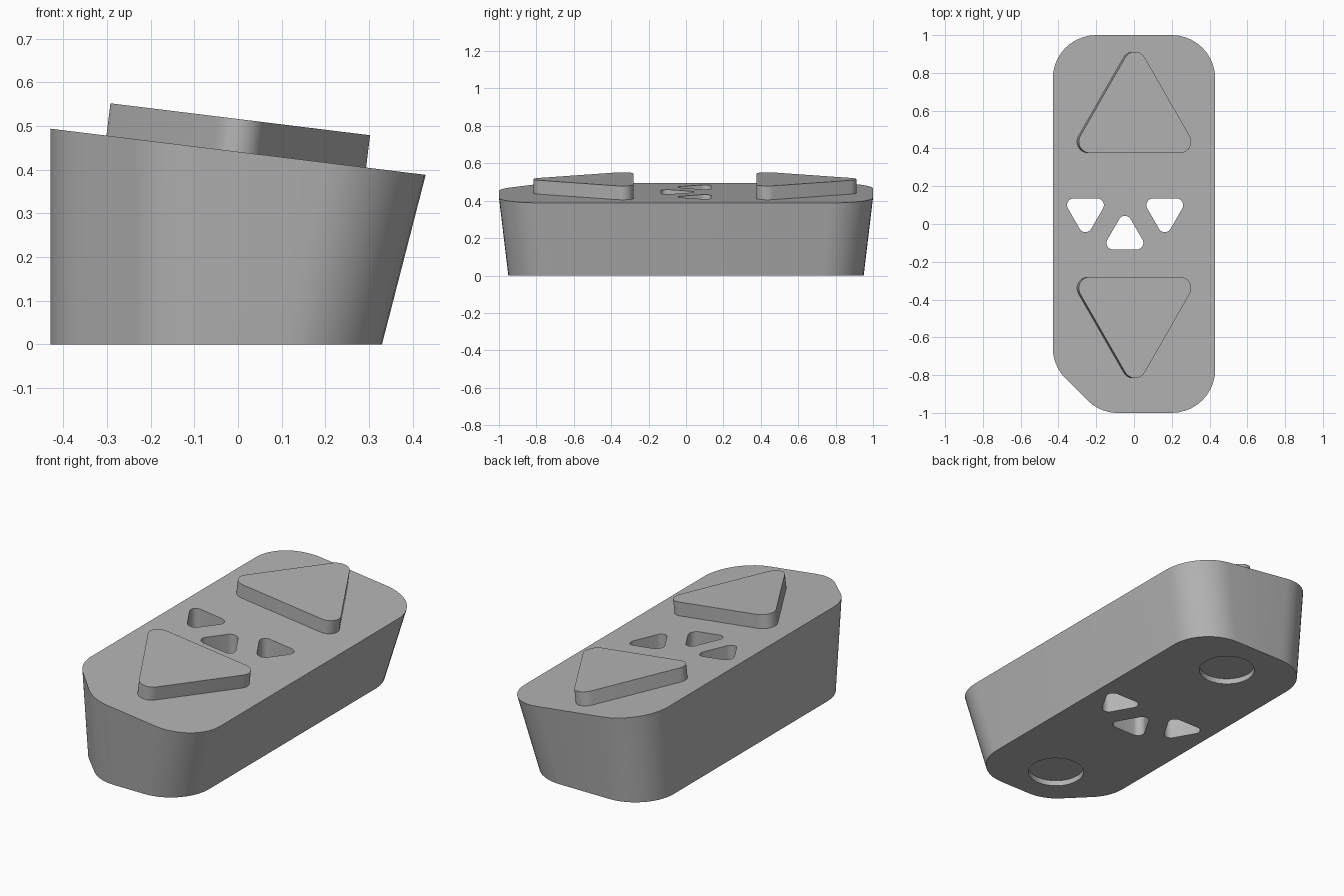
import bpy, bmesh, math
from mathutils import Vector

if "Cube" in bpy.data.objects:
    bpy.data.objects.remove(bpy.data.objects["Cube"], do_unlink=True)

SLOPE = 0.123      # fall of the top face along x
TOP_Z = 0.441      # height of the top face at x = 0

grey = bpy.data.materials.new("plain_grey")
grey.use_nodes = True
colour = (0.46, 0.46, 0.46, 1)
grey.diffuse_color = colour
grey.node_tree.nodes["Principled BSDF"].inputs["Base Color"].default_value = colour


def rounded(corners, radius, steps=10):
    """Counter-clockwise outline with every corner filleted."""
    out = []
    n = len(corners)
    for i in range(n):
        p = Vector(corners[i])
        a = (Vector(corners[i - 1]) - p).normalized()
        b = (Vector(corners[(i + 1) % n]) - p).normalized()
        half = a.angle(b) / 2
        centre = p + (a + b).normalized() * radius / math.sin(half)
        start = p + a * radius / math.tan(half) - centre
        turn = math.pi - 2 * half
        for k in range(steps + 1):
            t = turn * k / steps
            c, s = math.cos(t), math.sin(t)
            out.append(centre + Vector((start.x * c - start.y * s,
                                        start.x * s + start.y * c)))
    return out


def triangle(width, radius, direction):
    """Rounded equilateral triangle, base on y = 0, apex towards direction."""
    inner = (width - 2 * radius) / 2
    half = inner + radius * math.sqrt(3)
    pts = [(-half, 0), (half, 0), (0, half * math.sqrt(3))]
    if direction < 0:
        pts = [(-x, -y) for x, y in pts]
    return rounded(pts, radius)


def loft(name, low, high, z_low, z_high):
    """Closed solid between two outlines; heights are functions of x."""
    bm = bmesh.new()
    a = [bm.verts.new((p.x, p.y, z_low(p.x))) for p in low]
    b = [bm.verts.new((p.x, p.y, z_high(p.x))) for p in high]
    n = len(a)
    for i in range(n):
        j = (i + 1) % n
        bm.faces.new((a[i], a[j], b[j], b[i]))
    bm.faces.new(a[::-1])
    bm.faces.new(b)
    mesh = bpy.data.meshes.new(name)
    bm.to_mesh(mesh)
    bm.free()
    mesh.materials.append(grey)
    obj = bpy.data.objects.new(name, mesh)
    bpy.context.collection.objects.link(obj)
    return obj


def prism(name, outline, z0, z1):
    return loft(name, outline, outline, lambda x: z0, lambda x: z1)


def activate(obj):
    bpy.ops.object.select_all(action='DESELECT')
    obj.select_set(True)
    bpy.context.view_layer.objects.active = obj


def cut(obj, cutter):
    mod = obj.modifiers.new("cut", 'BOOLEAN')
    mod.operation = 'DIFFERENCE'
    mod.solver = 'EXACT'
    mod.object = cutter
    activate(obj)
    bpy.ops.object.modifier_apply(modifier=mod.name)
    bpy.data.objects.remove(cutter, do_unlink=True)


def smooth(obj):
    activate(obj)
    bpy.ops.object.shade_smooth_by_angle(angle=math.radians(30))


def block_outline(x0, x1, y, chamfer=0.25):
    """Rounded rectangle with one corner clipped."""
    return rounded([(x0 + chamfer, -y), (x1, -y), (x1, y), (x0, y),
                    (x0, -y + chamfer)], 0.23)


# Body: flared block with a sloping top
body = loft("body", block_outline(-0.43, 0.33, 0.95), block_outline(-0.43, 0.43, 1.0),
            lambda x: 0.0, lambda x: TOP_Z - SLOPE * x)

# Three small triangular through holes
for x, y, direction in [(-0.257, 0.135, -1), (-0.048, -0.135, 1), (0.163, 0.135, -1)]:
    cutter = prism("hole_cutter", triangle(0.195, 0.035, direction), -0.2, 0.8)
    cutter.location = (x, y, 0)
    bpy.context.view_layer.update()
    cut(body, cutter)

# Round shallow recesses underneath
circle = [Vector((0.143 * math.cos(math.tau * i / 48), 0.143 * math.sin(math.tau * i / 48)))
          for i in range(48)]
for y in (-0.69, 0.69):
    cutter = prism("recess_cutter", circle, -0.1, 0.03)
    cutter.location = (-0.05, y, 0)
    bpy.context.view_layer.update()
    cut(body, cutter)
smooth(body)

# Raised triangular buttons, square to the sloping top
for name, y, direction in [("front_button", -0.28, -1), ("back_button", 0.376, 1)]:
    button = prism(name, triangle(0.6, 0.06, direction), -0.01, 0.075)
    button.location = (-0.004, y, TOP_Z)
    button.rotation_euler.y = math.atan(SLOPE)
    smooth(button)
